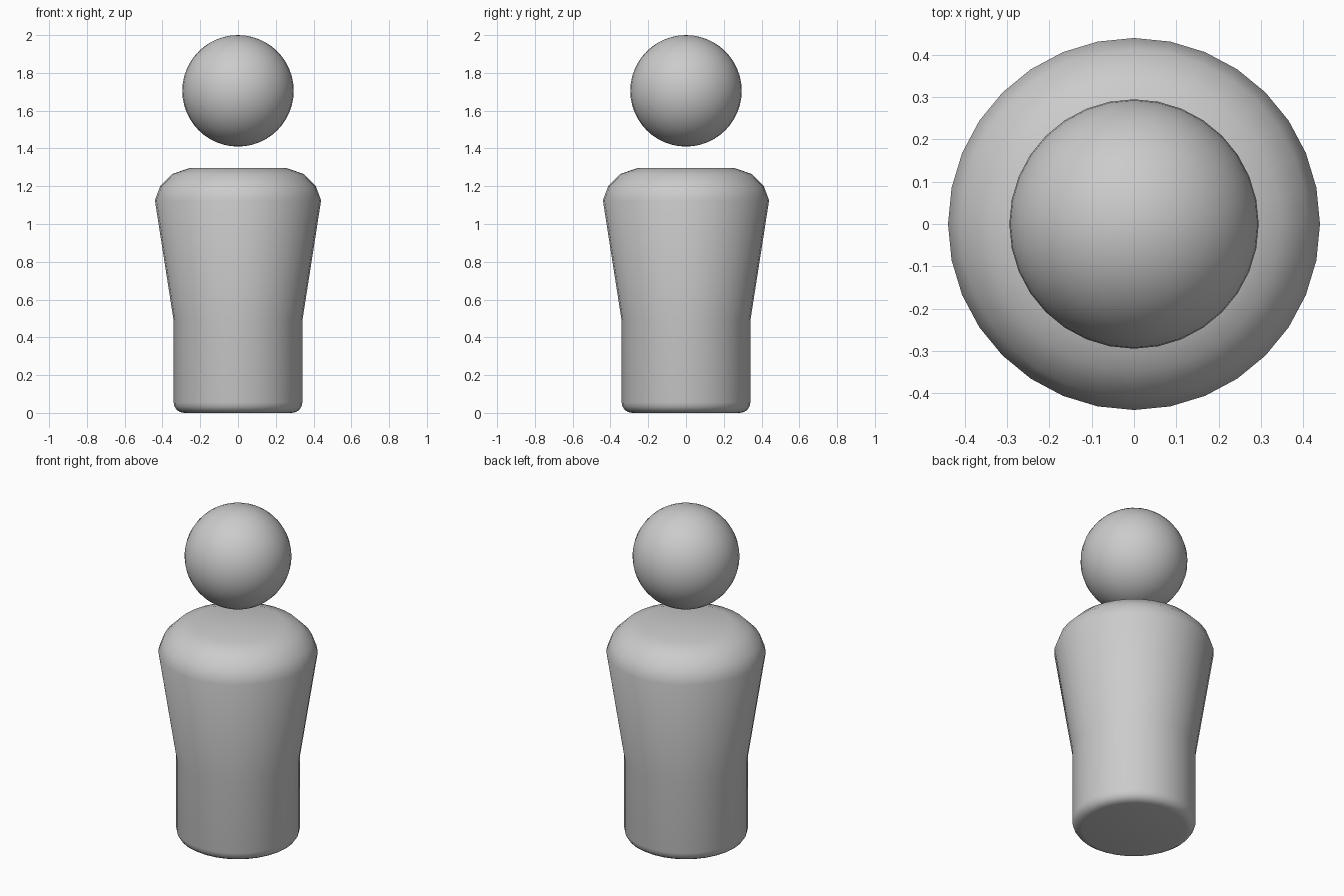
import bpy, bmesh, math

if "Cube" in bpy.data.objects:
    bpy.data.objects.remove(bpy.data.objects["Cube"])

SEGMENTS = 32


def lathe(name, profile):
    """Spin (radius, z) points into a capped solid around z."""
    bm = bmesh.new()
    rings = []
    for r, z in profile:
        rings.append([bm.verts.new((r * math.cos(2 * math.pi * i / SEGMENTS),
                                    r * math.sin(2 * math.pi * i / SEGMENTS), z))
                      for i in range(SEGMENTS)])
    for low, high in zip(rings, rings[1:]):
        for i in range(SEGMENTS):
            j = (i + 1) % SEGMENTS
            bm.faces.new((low[i], low[j], high[j], high[i]))
    bm.faces.new(rings[0][::-1])
    bm.faces.new(rings[-1])
    mesh = bpy.data.meshes.new(name)
    bm.to_mesh(mesh)
    bm.free()
    mesh.shade_smooth()
    obj = bpy.data.objects.new(name, mesh)
    bpy.context.collection.objects.link(obj)
    return obj


# Torso: rounded foot, straight lower half, flared chest, rounded shoulders
lathe("body", [(0.285, 0.0), (0.306, 0.004), (0.324, 0.015), (0.336, 0.033), (0.341, 0.055),
               (0.341, 0.49), (0.44, 1.125), (0.412, 1.20), (0.347, 1.265), (0.255, 1.297)])

# Floating head
bpy.ops.mesh.primitive_uv_sphere_add(segments=32, ring_count=24, radius=0.295,
                                     location=(0, 0, 1.705))
head = bpy.context.object
head.name = "head"
bpy.ops.object.shade_smooth()
